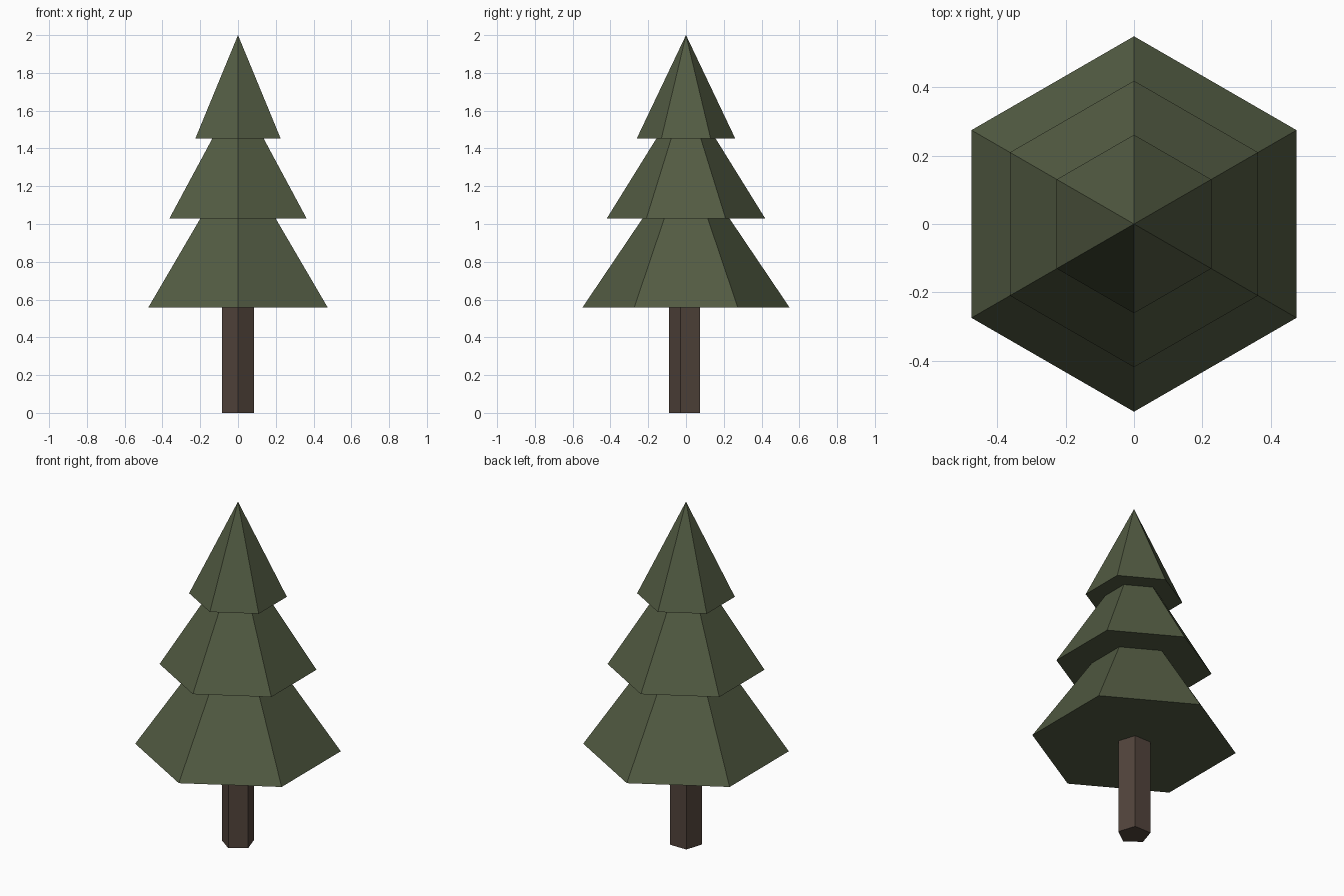
import bpy
import bmesh
from math import cos, sin, tau, pi

if "Cube" in bpy.data.objects:
    bpy.data.objects.remove(bpy.data.objects["Cube"])


def material(name, color):
    mat = bpy.data.materials.new(name)
    mat.diffuse_color = (*color, 1)
    mat.use_nodes = True
    mat.node_tree.nodes["Principled BSDF"].inputs["Base Color"].default_value = mat.diffuse_color
    return mat


def ring(bm, radius, z, sides):
    # first corner points to the front (-y)
    return [bm.verts.new((radius * cos(tau * i / sides - pi / 2),
                          radius * sin(tau * i / sides - pi / 2), z))
            for i in range(sides)]


def finish(name, bm, mat):
    bmesh.ops.recalc_face_normals(bm, faces=bm.faces[:])
    mesh = bpy.data.meshes.new(name)
    bm.to_mesh(mesh)
    bm.free()
    mesh.materials.append(mat)
    bpy.context.collection.objects.link(bpy.data.objects.new(name, mesh))


def prism(name, radius, z0, z1, sides, mat):
    bm = bmesh.new()
    low, high = ring(bm, radius, z0, sides), ring(bm, radius, z1, sides)
    bm.faces.new(low)
    bm.faces.new(high)
    for i in range(sides):
        j = (i + 1) % sides
        bm.faces.new((low[i], low[j], high[j], high[i]))
    finish(name, bm, mat)


def pyramid(name, radius, z0, z1, sides, mat):
    bm = bmesh.new()
    base = ring(bm, radius, z0, sides)
    tip = bm.verts.new((0, 0, z1))
    bm.faces.new(base)
    for i in range(sides):
        bm.faces.new((base[i], base[(i + 1) % sides], tip))
    finish(name, bm, mat)


bark = material("bark", (0.085, 0.058, 0.045))
needles = material("needles", (0.085, 0.105, 0.055))

# Five-sided trunk
prism("trunk", 0.09, 0, 0.6, 5, bark)

# Three overlapping six-sided foliage tiers
for name, radius, base_z, tip_z in (("lower_foliage", 0.549, 0.557, 1.37),
                                    ("middle_foliage", 0.419, 1.03, 1.705),
                                    ("upper_foliage", 0.261, 1.452, 2.0)):
    pyramid(name, radius, base_z, tip_z, 6, needles)
